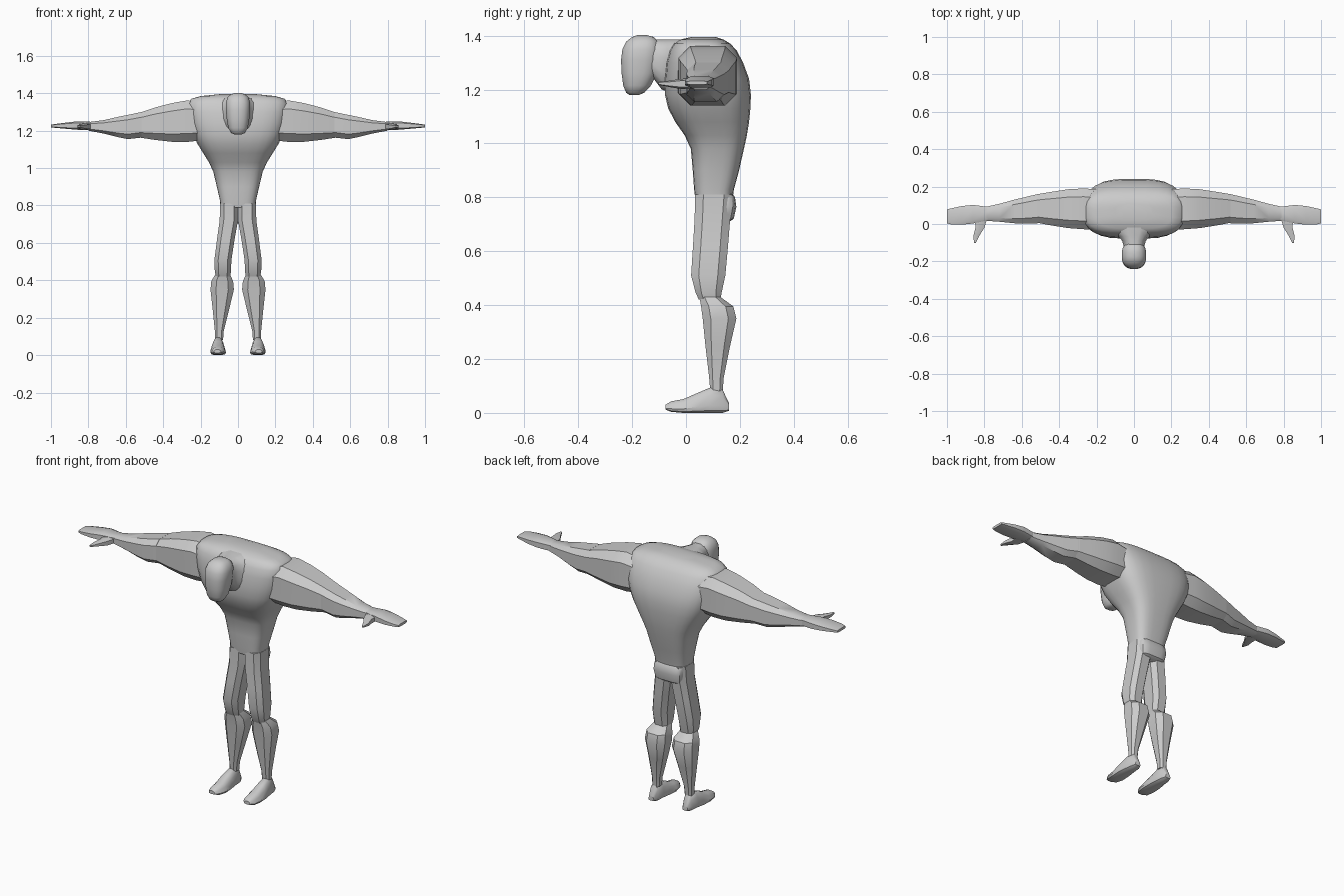
import bpy, bmesh
from math import cos, sin, pi, radians, copysign


def ring(n, power):
    """Unit superellipse outline, scaled so it touches +-1 on both axes."""
    def s(v):
        return copysign(abs(v) ** (2 / power), v)
    pts = [(s(cos(2 * pi * (i + .5) / n)), s(sin(2 * pi * (i + .5) / n))) for i in range(n)]
    m = max(p[0] for p in pts)
    return [(a / m, b / m) for a, b in pts]


def loft(name, axis, sections, n=8, power=3.0, taper=0.0, mirror=False, angle=35):
    """Skin through sections (t, a0, a1, b0, b1) stacked along an axis."""
    place = {'x': lambda t, a, b: (t, a, b),
             'y': lambda t, a, b: (a, t, b),
             'z': lambda t, a, b: (a, b, t)}[axis]
    bm = bmesh.new()
    rings = []
    for t, a0, a1, b0, b1 in sections:
        ca, cb, ra, rb = (a0 + a1) / 2, (b0 + b1) / 2, (a1 - a0) / 2, (b1 - b0) / 2
        rings.append([bm.verts.new(place(t, ca + ra * u * (1 - taper * (v + 1) / 2), cb + rb * v))
                      for u, v in ring(n, power)])
    for r, q in zip(rings, rings[1:]):
        for i in range(n):
            j = (i + 1) % n
            bm.faces.new((r[i], r[j], q[j], q[i]))
    bm.faces.new(rings[0])
    bm.faces.new(rings[-1])
    bmesh.ops.recalc_face_normals(bm, faces=bm.faces)
    me = bpy.data.meshes.new(name)
    bm.to_mesh(me)
    bm.free()
    ob = bpy.data.objects.new(name, me)
    bpy.context.collection.objects.link(ob)
    bpy.ops.object.select_all(action='DESELECT')
    ob.select_set(True)
    bpy.context.view_layer.objects.active = ob
    bpy.ops.object.shade_smooth_by_angle(angle=radians(angle))
    if mirror:
        ob.modifiers.new("mirror", 'MIRROR')
    return ob


def sym(rows):
    """Rows (t, half_width, b0, b1) centred on x = 0."""
    return [(t, -r, r, b0, b1) for t, r, b0, b1 in rows]


# Torso: narrow waist flaring to broad hunched shoulders
loft("torso", 'z', sym([
    (.79, .093, .035, .172), (.83, .097, .03, .178), (.90, .113, .025, .197),
    (.98, .132, .018, .215), (1.03, .155, -.005, .226), (1.08, .186, -.04, .234),
    (1.13, .217, -.066, .239), (1.18, .24, -.078, .241), (1.24, .258, -.078, .234),
    (1.30, .268, -.072, .212), (1.345, .268, -.06, .188), (1.37, .25, -.045, .165),
    (1.385, .2, -.025, .14), (1.395, .1, .02, .11)]), n=28, power=3.2, angle=50)

# Neck running forward out of the shoulders
loft("neck", 'y', sym([
    (-.17, .05, 1.26, 1.38), (-.12, .055, 1.24, 1.385), (-.09, .063, 1.2, 1.385),
    (-.065, .085, 1.19, 1.385), (-.03, .12, 1.18, 1.386), (.03, .15, 1.18, 1.388)]),
    n=16, power=2.6, angle=50)

# Head, carried low and in front of the chest
loft("head", 'z', sym([
    (1.18, .02, -.21, -.175), (1.188, .038, -.222, -.155), (1.215, .052, -.233, -.13),
    (1.26, .06, -.239, -.108), (1.31, .065, -.241, -.098), (1.35, .065, -.236, -.095),
    (1.378, .056, -.222, -.102), (1.395, .038, -.2, -.12), (1.402, .015, -.18, -.145)]),
    n=20, power=2.5, angle=60)

# Seat pad across the back of the hips
loft("seat", 'z', sym([
    (.705, .07, .08, .155), (.72, .082, .08, .177), (.765, .088, .08, .187),
    (.80, .086, .08, .182), (.815, .08, .08, .172)]), n=16, power=4)

# Arms: upper arm, forearm, flat hand and thumb
loft("upper_arm", 'x', [
    (.18, -.03, .185, 1.15, 1.345), (.27, -.028, .19, 1.14, 1.362),
    (.35, -.022, .186, 1.14, 1.348), (.44, -.008, .172, 1.15, 1.325),
    (.525, .008, .158, 1.163, 1.296)], power=3.4, mirror=True)
loft("forearm", 'x', [
    (.515, .004, .16, 1.163, 1.30), (.59, .002, .142, 1.155, 1.284),
    (.64, .004, .13, 1.165, 1.274), (.72, .012, .108, 1.185, 1.256),
    (.80, .018, .09, 1.2, 1.246)], power=3.4, mirror=True)
loft("hand", 'x', [
    (.77, .022, .09, 1.202, 1.247), (.86, .003, .102, 1.205, 1.25),
    (.92, -.004, .096, 1.21, 1.243), (.975, -.003, .084, 1.215, 1.236),
    (1.0, .004, .078, 1.218, 1.232)], power=4, mirror=True)
loft("thumb", 'y', [
    (-.102, .846, .856, 1.218, 1.228), (-.06, .825, .858, 1.21, 1.232),
    (-.02, .80, .848, 1.204, 1.238), (.03, .785, .85, 1.205, 1.24)],
    n=6, mirror=True)

# Legs: thigh, calf and foot
loft("thigh", 'z', [
    (.42, .042, .118, .048, .128), (.445, .038, .124, .036, .132),
    (.51, .035, .126, .019, .146), (.62, .018, .112, .026, .156),
    (.72, .0, .098, .032, .164), (.81, -.002, .096, .034, .172)],
    power=3, mirror=True)
loft("calf", 'z', [
    (.08, .08, .122, .09, .136), (.13, .076, .124, .086, .14),
    (.25, .046, .136, .072, .164), (.35, .022, .147, .062, .187),
    (.395, .026, .143, .056, .176), (.43, .042, .122, .05, .128)],
    power=2.7, mirror=True)
loft("foot", 'y', [
    (-.076, .088, .132, .012, .03), (-.055, .068, .148, .004, .043),
    (-.01, .058, .154, 0, .051), (.045, .06, .154, 0, .075),
    (.09, .066, .146, 0, .094), (.135, .072, .138, 0, .088),
    (.16, .086, .126, .008, .035)], n=12, power=3, taper=.45, mirror=True)
